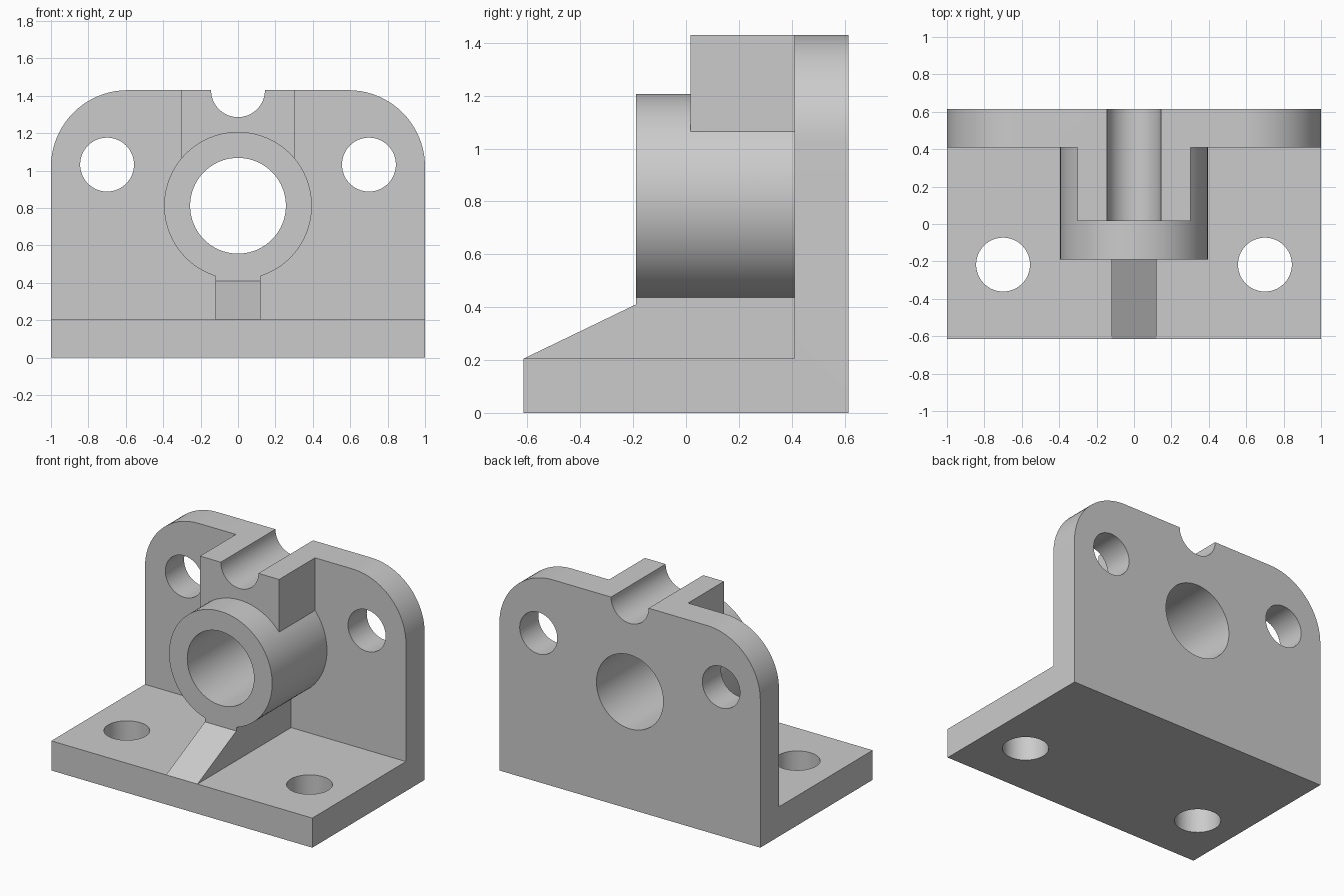
import bpy, bmesh, math
from mathutils import Vector

if "Cube" in bpy.data.objects:
    bpy.data.objects.remove(bpy.data.objects["Cube"])

PLACE = {
    'X': lambda a, b, h: (h, a, b),
    'Y': lambda a, b, h: (a, h, b),
    'Z': lambda a, b, h: (a, b, h),
}


def prism(name, outline, axis, lo, hi):
    """Extrude a 2D outline along an axis from lo to hi."""
    bm = bmesh.new()
    place = PLACE[axis]
    face = bm.faces.new([bm.verts.new(place(a, b, lo)) for a, b in outline])
    ext = bmesh.ops.extrude_face_region(bm, geom=[face])
    verts = [v for v in ext['geom'] if isinstance(v, bmesh.types.BMVert)]
    bmesh.ops.translate(bm, verts=verts, vec=Vector(place(0, 0, hi - lo)))
    bmesh.ops.recalc_face_normals(bm, faces=bm.faces[:])
    mesh = bpy.data.meshes.new(name)
    bm.to_mesh(mesh)
    bm.free()
    ob = bpy.data.objects.new(name, mesh)
    bpy.context.collection.objects.link(ob)
    return ob


def circle(a, b, r, n=80):
    return [(a + r * math.cos(2 * math.pi * i / n),
             b + r * math.sin(2 * math.pi * i / n)) for i in range(n)]


def combine(target, tool, operation):
    """Apply a boolean and remove the tool object."""
    tool.hide_render = True
    mod = target.modifiers.new("bool", 'BOOLEAN')
    mod.operation = operation
    mod.solver = 'EXACT'
    mod.object = tool
    bpy.context.view_layer.objects.active = target
    bpy.ops.object.modifier_apply(modifier=mod.name)
    bpy.data.objects.remove(tool)


W, D, H, T = 1.0, 0.615, 1.43, 0.205      # half width, half depth, height, thickness
BORE_Z, HOLE_R, HOLE_X = 0.812, 0.144, 0.70

# L-shaped base and back plate
bracket = prism("bearing_bracket",
                [(-D, 0), (D, 0), (D, H), (D - T, H), (D - T, T), (-D, T)],
                'X', -W, W)

# Rounded upper corners of the plate
bm = bmesh.new()
bm.from_mesh(bracket.data)
corners = [e for e in bm.edges
           if all(v.co.z > H - 0.01 for v in e.verts)
           and abs(e.verts[0].co.x - e.verts[1].co.x) < 0.01]
bmesh.ops.bevel(bm, geom=corners, offset=0.41, segments=20, profile=0.5,
                affect='EDGES')
bm.to_mesh(bracket.data)
bm.free()

# Boss, top block and sloped support rib
parts = [
    prism("boss", circle(0, BORE_Z, 0.395), 'Y', -0.19, 0.5),
    prism("top_block", [(-0.303, 0.9), (0.303, 0.9), (0.303, H), (-0.303, H)],
          'Y', 0.017, 0.5),
    prism("rib", [(-D, T), (-0.4, 0.1), (0.5, 0.1), (0.5, 0.5),
                  (-0.19, 0.5), (-0.19, 0.41)], 'X', -0.12, 0.12),
]
for part in parts:
    combine(bracket, part, 'UNION')

# Main bore, top groove and mounting holes
cutters = [
    prism("bore_cutter", circle(0, BORE_Z, 0.256), 'Y', -1, 1),
    prism("groove_cutter", circle(0, H, HOLE_R), 'Y', -1, 1),
]
for side in (-1, 1):
    cutters.append(prism("plate_hole_cutter",
                         circle(side * HOLE_X, 1.032, HOLE_R), 'Y', 0.2, 1))
    cutters.append(prism("base_hole_cutter",
                         circle(side * HOLE_X, -0.217, HOLE_R), 'Z', -0.2, 0.5))
for cutter in cutters:
    combine(bracket, cutter, 'DIFFERENCE')

# Smooth round surfaces with sharp edges
bpy.ops.object.select_all(action='DESELECT')
bracket.select_set(True)
bpy.context.view_layer.objects.active = bracket
bpy.ops.object.shade_smooth_by_angle(angle=math.radians(20))
